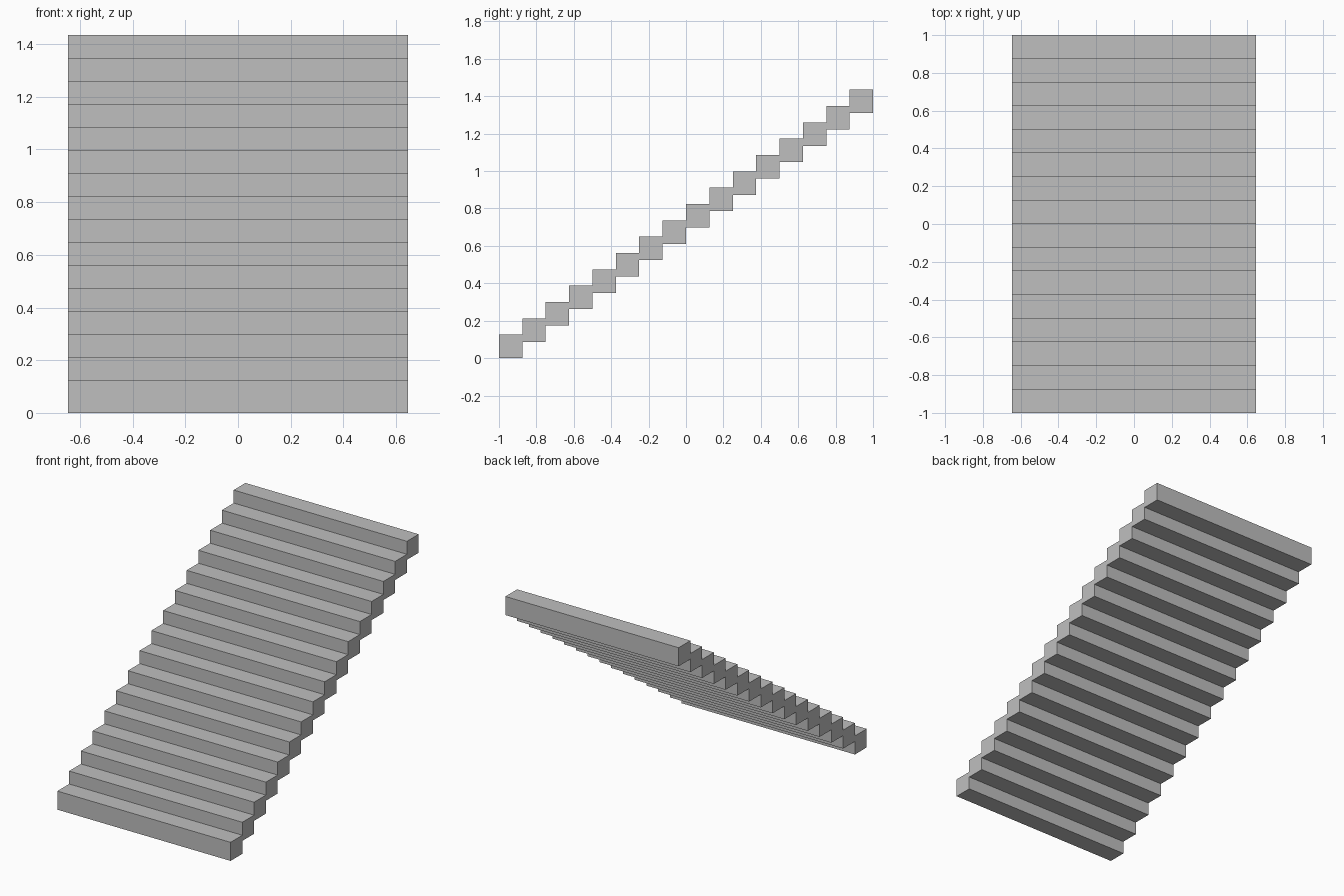
import bpy

# Remove the default cube
cube = bpy.data.objects.get("Cube")
if cube:
    bpy.data.objects.remove(cube, do_unlink=True)

STEPS = 16
WIDTH, TREAD, THICK, TOTAL = 1.29, 2 / 16, 0.125, 1.435
RISE = (TOTAL - THICK) / (STEPS - 1)

# Plain grey finish
grey = bpy.data.materials.new("plain grey")
colour = (0.52, 0.52, 0.52, 1)
grey.diffuse_color = colour
grey.use_nodes = True
grey.node_tree.nodes["Principled BSDF"].inputs["Base Color"].default_value = colour

# Lowest step, a square-section block at the front
bpy.ops.mesh.primitive_cube_add(size=1, location=(0, -1 + TREAD / 2, THICK / 2))
stairs = bpy.context.object
stairs.name = stairs.data.name = "stair_steps"
for v in stairs.data.vertices:
    v.co.x *= WIDTH
    v.co.y *= TREAD
    v.co.z *= THICK
stairs.data.materials.append(grey)

# Repeat the step back and up to form the flight
flight = stairs.modifiers.new("flight", 'ARRAY')
flight.count = STEPS
flight.use_relative_offset = False
flight.use_constant_offset = True
flight.constant_offset_displace = (0, TREAD, RISE)
